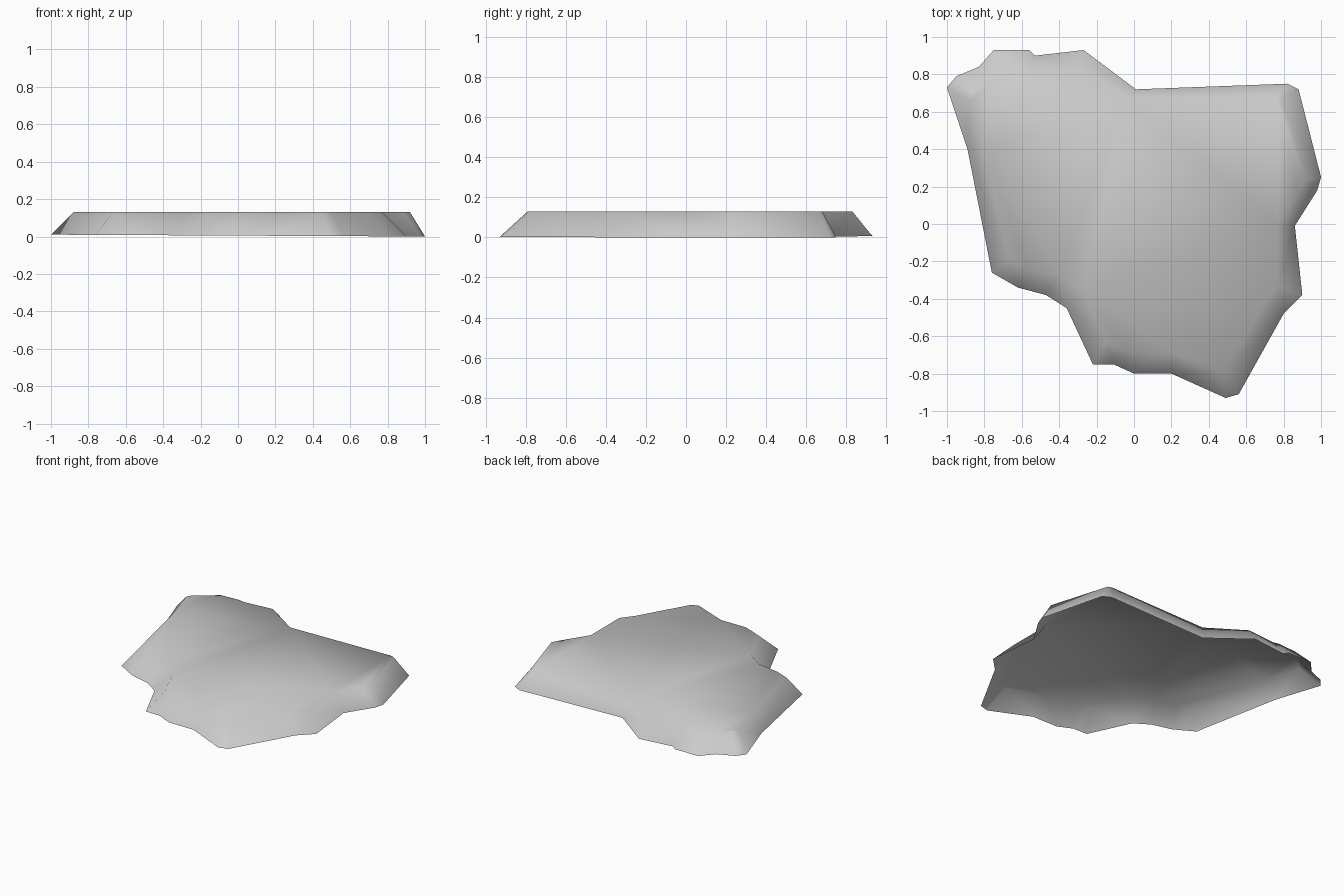
import bpy
import bmesh

# Remove the default cube only
default_cube = bpy.data.objects.get("Cube")
if default_cube:
    bpy.data.objects.remove(default_cube, do_unlink=True)


def make_material(name, colour):
    material = bpy.data.materials.new(name)
    material.use_nodes = True
    material.diffuse_color = colour
    shader = material.node_tree.nodes["Principled BSDF"]
    shader.inputs["Base Color"].default_value = colour
    return material


# Ragged ground outline, paired with the crest outline above each point
outline = [
    ((-1, .73), (-.88, .66)), ((-.95, .79), (-.86, .70)),
    ((-.83, .84), (-.77, .76)), ((-.75, .93), (-.71, .81)),
    ((-.56, .93), (-.56, .82)), ((-.53, .90), (-.52, .81)),
    ((-.27, .93), (-.30, .83)), ((.01, .72), (-.04, .66)),
    ((.82, .75), (.76, .68)), ((.88, .72), (.79, .67)),
    ((1, .25), (.92, .24)), ((.98, .18), (.88, .17)),
    ((.86, -.01), (.77, 0)), ((.90, -.38), (.77, -.33)),
    ((.80, -.48), (.70, -.42)), ((.56, -.91), (.50, -.77)),
    ((.49, -.93), (.45, -.79)), ((.20, -.80), (.20, -.69)),
    ((0, -.80), (0, -.69)), ((-.11, -.75), (-.08, -.66)),
    ((-.22, -.75), (-.15, -.63)), ((-.36, -.45), (-.27, -.36)),
    ((-.47, -.38), (-.40, -.27)), ((-.62, -.34), (-.57, -.24)),
    ((-.76, -.26), (-.67, -.20)), ((-.89, .40), (-.80, .39)),
]


def build_shell(name, pairs, height, material):
    """Sloping skirt plus a flat top, open underneath like a thin shell."""
    bm = bmesh.new()
    # The rim sits very slightly higher towards one side
    rim = [bm.verts.new((x, y, .005 * (1 - x))) for (x, y), crest in pairs]
    crest = [bm.verts.new((x, y, height)) for foot, (x, y) in pairs]
    count = len(pairs)
    for i in range(count):
        j = (i + 1) % count
        bm.faces.new((rim[i], crest[i], crest[j], rim[j]))
    bm.faces.new(list(reversed(crest)))
    bmesh.ops.triangulate(bm, faces=bm.faces[:])
    # Points run clockwise, so make sure the top faces upwards
    bm.normal_update()
    top = max(bm.faces, key=lambda face: abs(face.normal.z))
    if top.normal.z < 0:
        bmesh.ops.reverse_faces(bm, faces=bm.faces[:])
    for face in bm.faces:
        face.smooth = True
    mesh = bpy.data.meshes.new(name)
    bm.to_mesh(mesh)
    bm.free()
    mesh.materials.append(material)
    shell = bpy.data.objects.new(name, mesh)
    bpy.context.collection.objects.link(shell)
    return shell


stone_grey = make_material("stone grey", (.6, .6, .6, 1))
build_shell("rock_slab", outline, .13, stone_grey)
